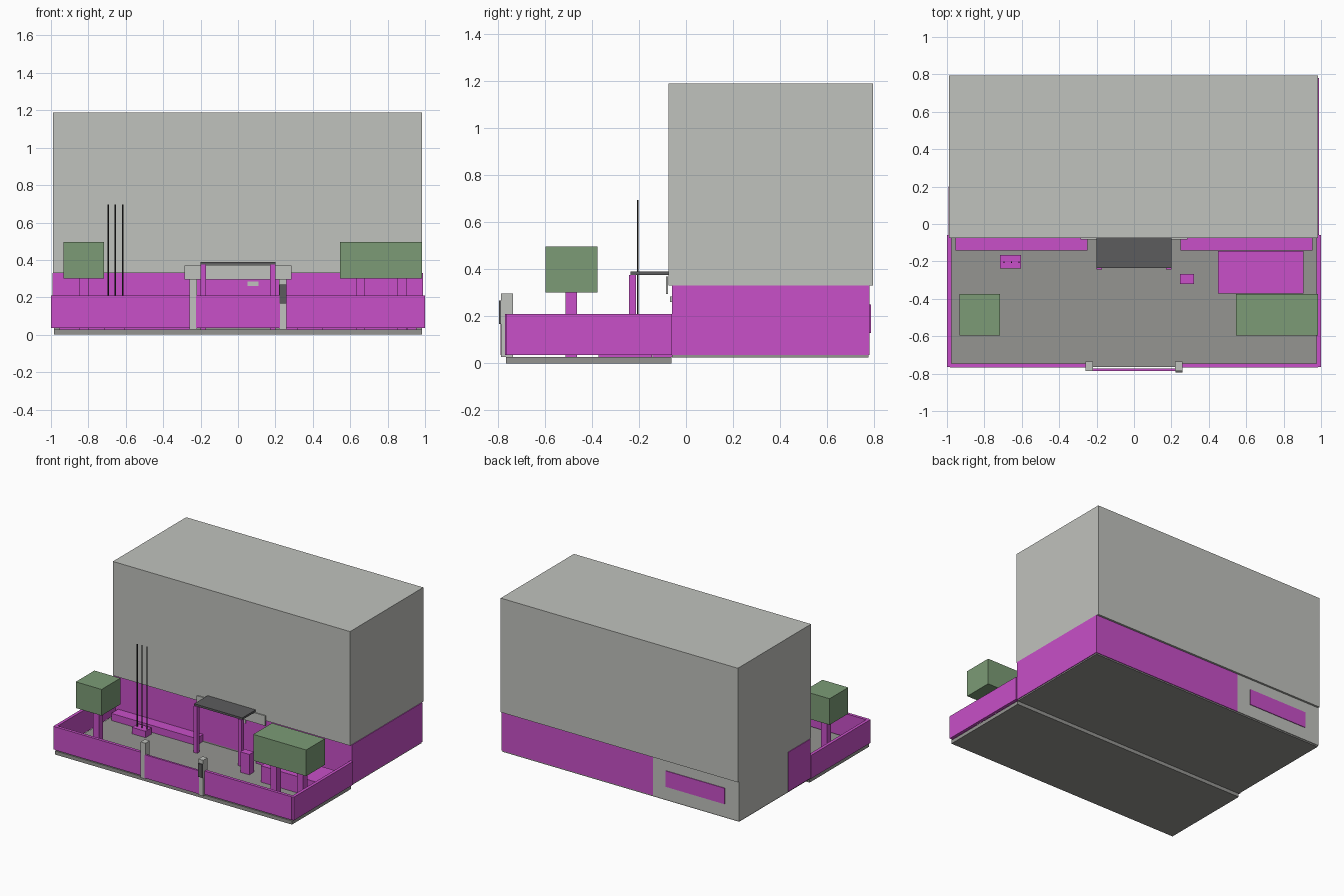
import bpy

default = bpy.data.objects.get("Cube")
if default:
    bpy.data.objects.remove(default, do_unlink=True)


def material(name, rgb):
    m = bpy.data.materials.new(name)
    m.use_nodes = True
    color = (*rgb, 1)
    m.diffuse_color = color
    bsdf = m.node_tree.nodes["Principled BSDF"]
    bsdf.inputs["Base Color"].default_value = color
    bsdf.inputs["Roughness"].default_value = 0.9
    return m


magenta = material("magenta", (0.58, 0.08, 0.58))
concrete = material("light concrete", (0.53, 0.54, 0.51))
paving = material("paving grey", (0.30, 0.30, 0.285))
green = material("leaf green", (0.20, 0.33, 0.18))
dark = material("dark grey", (0.107, 0.107, 0.11))
black = material("pole black", (0.03, 0.03, 0.03))


def box(name, mat, xs, ys, zs):
    """Box spanning the given x, y and z ranges."""
    bpy.ops.mesh.primitive_cube_add(size=1, location=[sum(r) / 2 for r in (xs, ys, zs)])
    ob = bpy.context.object
    ob.name = name
    ob.scale = [r[1] - r[0] for r in (xs, ys, zs)]
    bpy.ops.object.transform_apply(location=False, rotation=False, scale=True)
    ob.data.materials.append(mat)
    return ob


def pair(name, mat, xs, ys, zs):
    """Mirrored boxes on both sides of x = 0."""
    box("left_" + name, mat, xs, ys, zs)
    box("right_" + name, mat, (-xs[1], -xs[0]), ys, zs)


GROUND = 0.027
WALL = (0.035, 0.33)
FENCE = (0.035, 0.21)

# Ground slabs
box("yard_slab", paving, (-0.985, 0.985), (-0.765, -0.062), (0, GROUND))
box("building_slab", paving, (-0.985, 0.985), (-0.06, 0.775), (0.025, 0.035))

# Building: ground floor blocks and upper mass
box("ground_floor_front", magenta, (-0.993, 0.99), (-0.06, 0.2), WALL)
box("ground_floor_back_left", magenta, (-0.27, 0.99), (0.2, 0.78), WALL)
box("ground_floor_back_right", concrete, (-0.988, -0.27), (0.2, 0.78), WALL)
box("back_window", magenta, (-0.87, -0.38), (0.779, 0.785), (0.13, 0.25))
box("upper_floors", concrete, (-0.988, 0.985), (-0.075, 0.795), (0.33, 1.188))

# Entrance with sign board and canopy
box("entrance_board", concrete, (-0.285, 0.285), (-0.084, -0.076), (0.295, 0.37))
box("entrance_plate", concrete, (0.05, 0.11), (-0.067, -0.059), (0.26, 0.285))
box("canopy_roof", dark, (-0.2, 0.2), (-0.235, -0.073), (0.375, 0.39))
pair("canopy_post", magenta, (0.17, 0.2), (-0.242, -0.212), (GROUND, 0.376))

# Perimeter fence
pair("side_fence", magenta, (0.977, 1.0), (-0.765, -0.06), FENCE)
pair("front_fence", magenta, (0.255, 0.985), (-0.768, -0.745), FENCE)

# Gate, pillars and pillar plaque
box("gate", magenta, (-0.225, 0.225), (-0.787, -0.772), FENCE)
pair("gate_pillar", concrete, (0.22, 0.26), (-0.785, -0.735), (GROUND, 0.297))
box("pillar_plaque", dark, (0.222, 0.258), (-0.795, -0.785), (0.168, 0.268))

# Planting beds against the building
pair("planting_bed", magenta, (0.248, 0.955), (-0.142, -0.06), (GROUND, 0.08))

# Yard furniture
box("large_yard_block", magenta, (0.45, 0.905), (-0.372, -0.145), (GROUND, 0.15))
box("small_yard_block", magenta, (0.245, 0.32), (-0.322, -0.268), (GROUND, 0.18))

# Flagpoles on a shared base
box("flagpole_base", magenta, (-0.717, -0.603), (-0.237, -0.165), (GROUND, 0.075))
for i in range(3):
    bpy.ops.mesh.primitive_cylinder_add(vertices=8, radius=0.004, depth=0.63,
                                        location=(-0.695 + 0.04 * i, -0.205, 0.38))
    pole = bpy.context.object
    pole.name = f"flagpole_{i + 1}"
    pole.data.materials.append(black)

# Trees: block crowns on square trunks
box("right_tree_crown", green, (-0.932, -0.717), (-0.597, -0.375), (0.3, 0.497))
box("left_tree_crown", green, (0.545, 0.985), (-0.597, -0.375), (0.3, 0.497))
for i, x in enumerate((-0.825, 0.655, 0.875)):
    box(f"tree_trunk_{i + 1}", magenta, (x - 0.025, x + 0.025), (-0.512, -0.462), (GROUND, 0.3))
